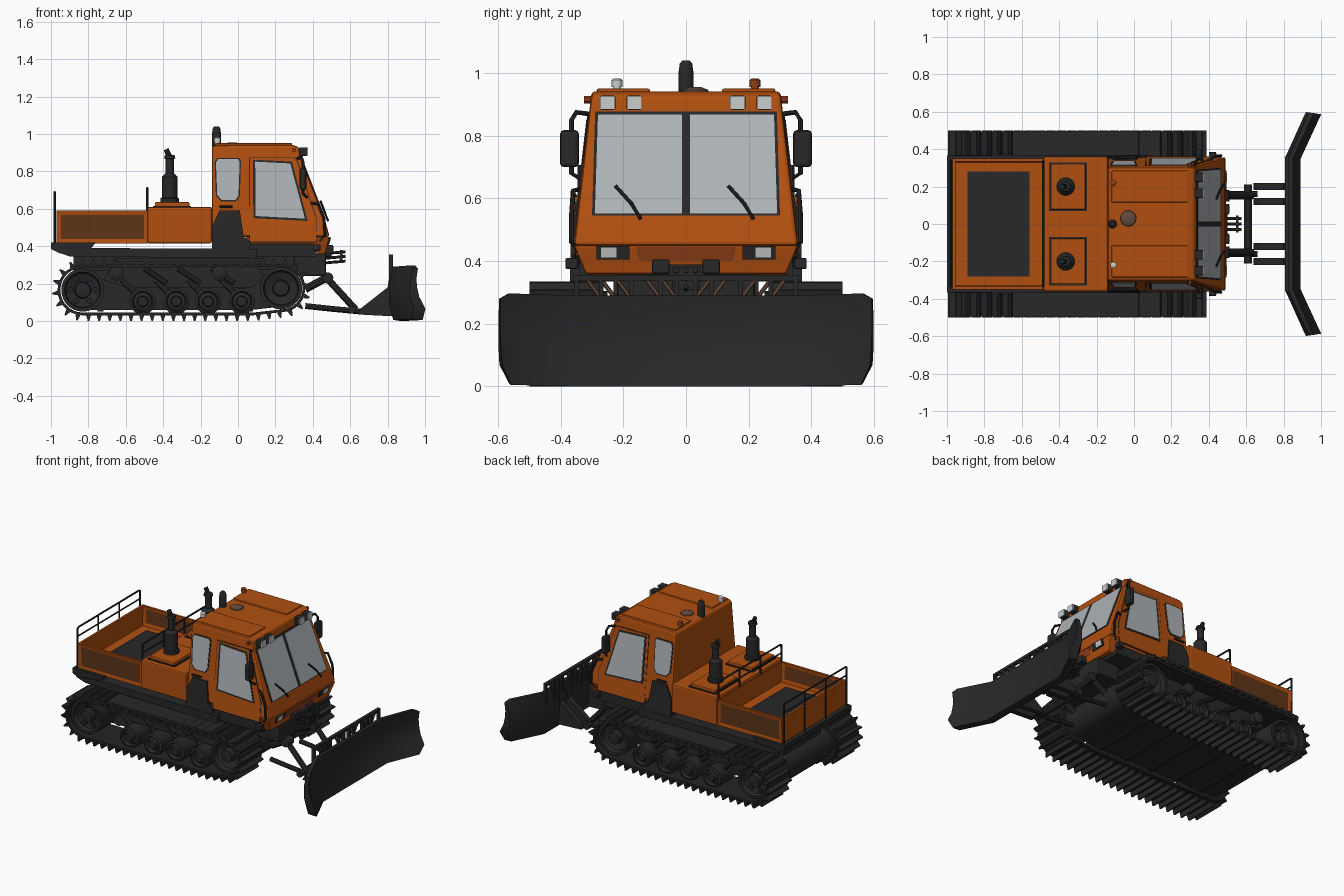
import bpy, bmesh, math
from mathutils import Vector

if "Cube" in bpy.data.objects:
    bpy.data.objects.remove(bpy.data.objects["Cube"])

def material(name, c):
    m = bpy.data.materials.new(name)
    m.diffuse_color = (*c, 1)
    m.use_nodes = True
    m.node_tree.nodes["Principled BSDF"].inputs["Base Color"].default_value = m.diffuse_color
    return m

ORANGE = material("orange paint", (0.44, 0.078, 0.005))
DARK = material("dark steel", (0.021, 0.021, 0.022))
BLACK = material("black rubber", (0.017, 0.017, 0.018))
GLASS = material("window glass", (0.42, 0.45, 0.47))
LAMP = material("lamp lens", (0.60, 0.61, 0.61))
MESH = material("brown mesh", (0.115, 0.036, 0.009))
BEACON = material("beacon orange", (0.28, 0.05, 0.01))
RUST = material("brown strut", (0.13, 0.07, 0.048))

def finish(name, bm, mats, bevel=0, smooth=False):
    bmesh.ops.recalc_face_normals(bm, faces=bm.faces)
    me = bpy.data.meshes.new(name)
    bm.to_mesh(me)
    bm.free()
    for m in mats if isinstance(mats, (list, tuple)) else [mats]:
        me.materials.append(m)
    ob = bpy.data.objects.new(name, me)
    bpy.context.collection.objects.link(ob)
    if bevel:
        b = ob.modifiers.new("bevel", 'BEVEL')
        b.width, b.segments, b.limit_method, b.angle_limit = bevel, 2, 'ANGLE', math.radians(35)
    if smooth:
        bpy.context.view_layer.objects.active = ob
        ob.select_set(True)
        bpy.ops.object.shade_smooth_by_angle(angle=math.radians(40))
        ob.select_set(False)
    return ob

def loft(name, rings, mat, bevel=0, smooth=False, closed=False):
    """Skin equal-length closed rings of points, with caps unless closed."""
    bm = bmesh.new()
    vs = [[bm.verts.new(p) for p in r] for r in rings]
    n = len(vs[0])
    for a, b in zip(vs, vs[1:] + ([vs[0]] if closed else [])):
        for i in range(n):
            bm.faces.new((a[i], a[(i + 1) % n], b[(i + 1) % n], b[i]))
    if not closed:
        bm.faces.new(vs[0])
        bm.faces.new(vs[-1])
    return finish(name, bm, mat, bevel, smooth)

def box(name, x0, x1, y0, y1, z0, z1, mat, bevel=0):
    return loft(name, [[(x0, y0, z), (x1, y0, z), (x1, y1, z), (x0, y1, z)] for z in (z0, z1)], mat, bevel)

def prism(name, pts, y0, y1, mat, bevel=0, smooth=False):
    return loft(name, [[(x, y, z) for x, z in pts] for y in (y0, y1)], mat, bevel, smooth)

def lathe(name, c, prof, mat, axis='Z', n=20):
    """Revolve (radius, height) points about an axis through c."""
    rings = []
    for r, h in prof:
        ring = []
        for i in range(n):
            a = 2 * math.pi * i / n
            u, v = r * math.cos(a), r * math.sin(a)
            ring.append(Vector(c) + Vector((u, v, h) if axis == 'Z' else (u, h, v)))
        rings.append(ring)
    return loft(name, rings, mat, 0, True)

def tube(name, path, r, mat, n=8):
    """Round bar through a few points."""
    ps = [Vector(p) for p in path]
    rings = []
    for i, p in enumerate(ps):
        d = (ps[min(i + 1, len(ps) - 1)] - ps[max(i - 1, 0)]).normalized()
        u = d.cross(Vector((0.31, 0.23, 0.92)) if abs(d.z) < 0.8 else Vector((1, 0, 0))).normalized()
        v = d.cross(u)
        rings.append([p + r * (u * math.cos(a) + v * math.sin(a)) for a in [2 * math.pi * k / n for k in range(n)]])
    return loft(name, rings, mat, 0, True)

SIDES = (("left", 1), ("right", -1))

# --- tracks: belt loop and cross bars
loop = []
for i in range(15):
    a = math.radians(90 + 180 * i / 14)
    loop.append((Vector((-0.83 + 0.135 * math.cos(a), 0.165 + 0.135 * math.sin(a))), Vector((math.cos(a), math.sin(a)))))
loop.append((Vector((0.08, 0.03)), Vector((0, -1))))
for i in range(13):
    a = math.radians(-72 + 162 * i / 12)
    loop.append((Vector((0.23 + 0.13 * math.cos(a), 0.175 + 0.13 * math.sin(a))), Vector((math.cos(a), math.sin(a)))))
segs = list(zip(loop, loop[1:] + loop[:1]))
total = sum((b[0] - a[0]).length for a, b in segs)

def along(s):
    for a, b in segs:
        d = (b[0] - a[0]).length
        if s <= d:
            return a[0].lerp(b[0], s / d), a[1].lerp(b[1], s / d).normalized()
        s -= d
    return loop[0]

for side, s in SIDES:
    y0, y1 = s * 0.25, s * 0.495
    rings = [[(p.x, y0, p.y), (p.x, y1, p.y), (p.x - m.x * .015, y1, p.y - m.y * .015),
              (p.x - m.x * .015, y0, p.y - m.y * .015)] for p, m in loop]
    loft(side + "_track_belt", rings, BLACK, closed=True)
    bm = bmesh.new()
    for k in range(52):
        p, m = along(total * k / 52)
        t = Vector((-m.y, m.x))
        c = [p - t * .013, p + t * .013, p + m * .03 + t * .004, p + m * .03 - t * .004]
        A = [bm.verts.new((q.x, s * 0.27, q.y)) for q in c]
        B = [bm.verts.new((q.x, s * 0.5, q.y)) for q in c]
        bm.faces.new(A)
        bm.faces.new(B)
        for i in range(4):
            bm.faces.new((A[i], A[(i + 1) % 4], B[(i + 1) % 4], B[i]))
    finish(side + "_track_bars", bm, DARK)
    box(side + "_track_cover", -.65, .13, s * .33, s * .498, .315, .333, DARK)
    # wheels
    for i, x in enumerate((-0.51, -0.33, -0.16, 0.02)):
        lathe(f"{side}_road_wheel_{i}", (x, s * .3, .105), [(.02, 0), (.07, 0), (.07, s * .15), (.055, s * .155),
              (.048, s * .13), (.03, s * .135), (.026, s * .16), (.004, s * .16)], DARK, 'Y')
        tube(f"{side}_wheel_arm_{i}", [(x, s * .37, .11), (x - .11, s * .37, .22)], .018, DARK)
    for nm, x, z, r in (("rear_sprocket", -.83, .165, .115), ("front_idler", .23, .175, .113)):
        lathe(f"{side}_{nm}", (x, s * .3, z), [(.02, 0), (r, 0), (r, s * .16), (r - .018, s * .16), (r - .025, s * .13),
              (.045, s * .115), (.04, s * .155), (.004, s * .16)], DARK, 'Y', 28)
    for i in range(6):
        a = math.pi * i / 3
        lathe(f"{side}_sprocket_hole_{i}", (-.83 + .068 * math.cos(a), s * .42, .165 + .068 * math.sin(a)),
              [(.017, 0), (.017, s * .018), (.001, s * .018)], BLACK, 'Y', 10)
    # suspension beam, pivots and struts
    prism(side + "_suspension_beam", [(-.72, .22), (-.6, .18), (.08, .18), (.14, .24), (.1, .29), (-.68, .29)], s * .24, s * .38, DARK)
    for i, x in enumerate((-.65, -.1)):
        lathe(f"{side}_pivot_{i}", (x, s * .36, .255), [(.04, 0), (.04, s * .06), (.02, s * .07), (.002, s * .07)], DARK, 'Y')
    for i, x in enumerate((-.5, -.32, -.14)):
        tube(f"{side}_damper_{i}", [(x, s * .39, .28), (x + .12, s * .39, .2)], .014, DARK)

# --- chassis: broad smooth belly with cross bars
prism("belly", [p - m * .03 for p, m in loop], -.255, .255, DARK, smooth=True)
for i in range(5):
    box(f"belly_crossbar_{i}", -.75 + i * .2, -.72 + i * .2, -.25, .25, .05, .07, BLACK)
box("hull", -.88, .42, -.2, .2, .24, .35, DARK)
prism("deck", [(-.97, .37), (-.9, .345), (.1, .335), (.1, .385), (-.78, .39)], -.37, .37, DARK)
prism("rear_sill", [(-1, .42), (-1, .385), (-.95, .36), (-.8, .37), (-.76, .42)], -.365, .365, DARK)
box("cab_floor", -.14, .42, -.34, .34, .345, .44, DARK)
box("front_subframe", .3, .47, -.22, .22, .24, .36, DARK, .01)

# --- open cargo bed: thin walls with mesh panels in the sides, dark mat on the floor
bm = bmesh.new()
rings = []
for x0, x1, y, z in ((-.97, -.48, .345, .415), (-.97, -.48, .35, .59), (-.955, -.49, .335, .59), (-.955, -.49, .33, .455)):
    rings.append([bm.verts.new(p) for p in ((x0, -y, z), (x1, -y, z), (x1, y, z), (x0, y, z))])
sides = []
for k in range(3):
    for i in range(4):
        f = bm.faces.new((rings[k][i], rings[k][(i + 1) % 4], rings[k + 1][(i + 1) % 4], rings[k + 1][i]))
        if k != 1 and i in (0, 2):
            sides.append(f)
bm.faces.new(rings[0])
bm.faces.new(rings[3])
bmesh.ops.recalc_face_normals(bm, faces=bm.faces)
bmesh.ops.inset_individual(bm, faces=sides, thickness=.032, depth=-.004)
for f in sides:
    f.material_index = 1
finish("cargo_bed", bm, (ORANGE, MESH))
box("bed_mat", -.89, -.56, -.28, .28, .45, .46, DARK)

# --- engine box with hatches and exhaust stacks
box("engine_box", -.485, -.14, -.36, .36, .415, .61, ORANGE, .01)
for side, s in SIDES:
    box(side + "_hatch_seal", -.455, -.25, s * .2 - .13, s * .2 + .13, .605, .616, DARK)
    box(side + "_hatch", -.445, -.26, s * .2 - .122, s * .2 + .122, .61, .635, ORANGE, .006)
    lathe(side + "_exhaust", (-.365, s * .2, .63), [(.05, 0), (.05, .025), (.042, .03), (.042, .14), (.022, .16), (.022, .235),
          (.03, .24), (.027, .255), (.005, .26)], DARK)
    tube(side + "_exhaust_tip", [(-.362, s * .2, .87), (-.385, s * .2, .918)], .014, DARK)

# --- railings behind the bed and at the engine box
for nm, x, z0, z1 in (("rear_rail", -.98, .42, .69), ("engine_rail", -.485, .59, .71)):
    tube(nm + "_top", [(x, -.34, z1 - .03), (x, -.33, z1), (x, .33, z1), (x, .34, z1 - .03)], .006, DARK)
    tube(nm + "_middle", [(x, -.34, z1 - .06), (x, .34, z1 - .06)], .005, DARK)
    for i in range(4):
        tube(f"{nm}_post_{i}", [(x, -.34 + i * .2267, z0), (x, -.34 + i * .2267, z1 - .003)], .006, DARK)

# --- cab: sides lean in with height, the front follows fx
def hw(z):
    return .358 - (z - .45) * .115 if z > .45 else .358 - (.45 - z) * .42

def fx(z):
    return .465 + (.54 - z) * (.386 if z > .54 else .28) if z > .45 else .49 - (.45 - z) * .25

def cab_prism(name, pts, mat, bevel):
    return loft(name, [[(x, s * hw(z), z) for x, z in pts] for s in (-1, 1)], mat, bevel)

cab_prism("cab", [(-.14, .45), (.49, .45), (.465, .54), (.335, .877), (.325, .93), (.29, .942), (-.12, .94), (-.14, .93)], ORANGE, .012)
cab_prism("cab_nose", [(.04, .45), (.04, .41), (.4, .41), (.43, .355), (.468, .36), (.49, .45)], ORANGE, .006)
for side, s in SIDES:
    box(side + "_roof_panel", -.12, .29, s * .2 - .085, s * .2 + .085, .935, .951, ORANGE, .006)

def side_plate(name, pts, off, mat):
    for side, s in SIDES:
        loft(side + name, [[(x, s * (hw(max(z, .45)) + o), z) for x, z in pts] for o in (-.004, off)], mat)

def front_plate(name, pts, off, mat):
    loft(name, [[(fx(z) + o, y, z) for y, z in pts] for o in (-.004, off)], mat)

side_plate("_door_seam", [(.06, .875), (.305, .875), (.318, .86), (.42, .55), (.42, .42), (.06, .42)], .002, DARK)
side_plate("_door", [(.064, .871), (.302, .871), (.314, .856), (.416, .55), (.416, .425), (.064, .425)], .0035, ORANGE)
side_plate("_door_window_frame", [(.08, .862), (.288, .852), (.372, .535), (.082, .55)], .005, DARK)
side_plate("_door_window", [(.092, .852), (.28, .842), (.358, .547), (.094, .561)], .0065, GLASS)
side_plate("_rear_window_frame", [(-.125, .85), (-.11, .872), (.005, .872), (.016, .855), (.01, .67), (-.01, .638), (-.09, .638), (-.118, .67)], .003, DARK)
side_plate("_rear_window", [(-.118, .848), (-.107, .865), (.001, .865), (.009, .852), (.003, .672), (-.014, .646), (-.086, .646), (-.111, .673)], .005, GLASS)
side_plate("_lower_panel", [(-.14, .345), (.05, .345), (.07, .42), (.03, .45), (.01, .59), (-.1, .59), (-.14, .5)], .01, DARK)

# windscreen, two panes with a centre bar
front_plate("windscreen_frame", [(-.3, .545), (.3, .545), (.29, .878), (-.29, .878)], .003, DARK)
for side, s in SIDES:
    front_plate(side + "_windscreen", [(s * .013, .552), (s * .291, .552), (s * .281, .868), (s * .013, .868)], .006, GLASS)
    y = .215 if s > 0 else -.145
    w = [(y, .535), (y - .03, .585), (y - .08, .64)]
    tube(side + "_wiper", [(fx(z) + .015, a, z) for a, z in w], .006, DARK)
    # headlights, bumper blocks, corner lamps
    front_plate(side + "_headlight_frame", [(s * .18, .405), (s * .285, .405), (s * .285, .449), (s * .18, .449)], .006, DARK)
    front_plate(side + "_headlight", [(s * .222, .411), (s * .272, .411), (s * .272, .443), (s * .222, .443)], .009, LAMP)
    box(side + "_tow_block", .45, .51, s * .08 - .028, s * .08 + .028, .36, .405, DARK, .006)
    box(side + "_corner_lamp", .4, .44, s * .345, s * .385, .375, .41, DARK, .005)
    # roof lamps
    for i, yy in enumerate((.165, .25)):
        box(f"{side}_roof_lamp_{i}", .325, .37, s * yy - .025, s * yy + .025, .883, .928, DARK, .005)
        box(f"{side}_roof_lens_{i}", .368, .374, s * yy - .024, s * yy + .024, .884, .927, LAMP)
    tube(side + "_marker_lamp", [(.3, s * .29, .915), (.3, s * .325, .915)], .012, BEACON)
    # mirrors and hand rails
    box(side + "_mirror", .33, .365, s * .342, s * .402, .7, .818, DARK, .012)
    tube(side + "_mirror_arm", [(.32, s * .31, .87), (.34, s * .35, .875), (.348, s * .366, .85), (.348, s * .366, .68), (.37, s * .33, .66)], .008, DARK)
    tube(side + "_hand_rail", [(.39, s * .335, .63), (.43, s * .36, .625), (.46, s * .365, .55), (.465, s * .365, .46), (.44, s * .345, .43)], .008, DARK)
    tube(side + "_door_handle", [(-.1, s * .355, .61), (-.03, s * .355, .61)], .007, DARK)
    lathe(side + "_beacon", (-.11, s * .22, .935), [(.013, 0), (.013, .02), (.017, .02), (.017, .043), (.01, .048)], BEACON if s > 0 else LAMP, n=12)
front_plate("nose_recess", [(-.15, .4), (.15, .4), (.16, .445), (-.16, .445)], .002, BEACON)
box("tow_hitch", .45, .5, -.06, .06, .345, .39, DARK, .006)

# roof pipe and vent
lathe("roof_pipe", (-.115, 0, .93), [(.024, 0), (.024, .07), (.02, .1), (.012, .11)], DARK)
lathe("roof_vent", (-.03, .03, .935), [(.045, 0), (.04, .012), (.02, .02)], RUST)

# --- blade with swept wings and a hollow front
prof = [(.03, .02), (.008, .3), (.008, .7), (.025, 1), (.05, 1), (.042, .75), (.045, .55), (.057, .3), (.09, 0), (.07, 0)]
st = [(-.6, .912, .065, .28), (-.57, .897, .005, .297), (-.355, .80, .0, .29)]
st += [(-y, x, a, b) for y, x, a, b in reversed(st)]
loft("blade", [[(x + dx, y * (1 - dx * .25), a + t * (b - a)) for dx, t in prof] for y, x, a, b in st], DARK, 0, True)
# spill rack above the blade
box("rack_top", .808, .83, -.36, .36, .338, .355, DARK)
for i, y in enumerate((.03, .08, .175, .225, .27, .35)):
    for side, s in SIDES:
        box(f"{side}_rack_post_{i}", .808, .83, s * y - .007, s * y + .007, .2, .345, DARK)
        if i < 5:
            tube(f"{side}_rack_strut_{i}", [(.819, s * y, .28), (.819, s * (y + .045), .34)], .007, RUST, 6)

# --- push frame and lift arms
for side, s in SIDES:
    for i, y in enumerate((.12, .2)):
        prism(f"{side}_blade_bracket_{i}", [(.64, .035), (.66, .07), (.8, .18), (.81, .24), (.83, .24), (.83, .025)], s * y - .018, s * y + .018, DARK)
    tube(side + "_push_arm", [(.36, s * .16, .08), (.5, s * .16, .065), (.66, s * .16, .05)], .016, DARK)
    tube(side + "_lift_arm", [(.36, s * .15, .17), (.48, s * .15, .235)], .022, DARK)
    tube(side + "_lift_link", [(.47, s * .15, .235), (.63, s * .15, .06)], .019, DARK)
    lathe(side + "_arm_pivot", (.48, s * .12, .23), [(.03, 0), (.03, s * .06), (.01, s * .065)], DARK, 'Y', 14)
tube("push_crossbar", [(.61, -.21, .06), (.61, .21, .06)], .022, DARK)
# hydraulic couplings under the nose
for i, z in enumerate((.32, .345, .37)):
    for j, y in enumerate((-.03, 0, .03)):
        tube(f"coupling_{i}_{j}", [(.46, y, z - .01), (.575, y, z)], .008, DARK, 6)
box("coupling_plate", .545, .56, -.045, .045, .31, .38, DARK)
